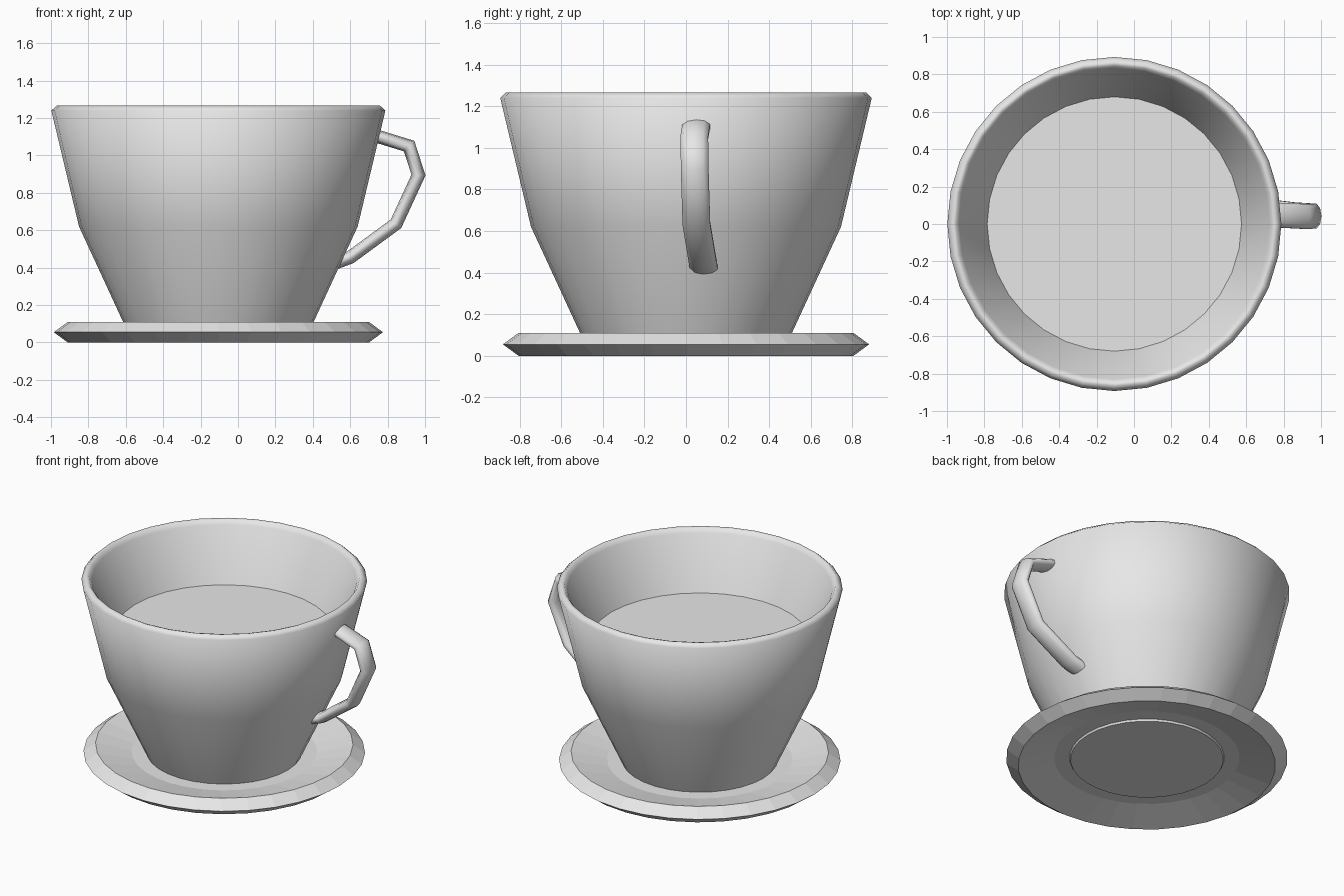
import bpy
import bmesh
from math import cos, sin, tau
from mathutils import Vector

default = bpy.data.objects.get("Cube")
if default:
    bpy.data.objects.remove(default)

CENTRE_X = -0.105
SIDES = 32

# Glazed ceramic, shared by every part
ceramic = bpy.data.materials.new("light_grey_ceramic")
ceramic.use_nodes = True
ceramic.diffuse_color = (0.8, 0.8, 0.8, 1)
ceramic.node_tree.nodes["Principled BSDF"].inputs["Base Color"].default_value = (0.8, 0.8, 0.8, 1)


def skin(name, rings, smooth):
    """Join rings of points into a tube, with separate flat end caps."""
    bm = bmesh.new()
    loops = [[bm.verts.new(p) for p in ring] for ring in rings]
    for low, high in zip(loops, loops[1:]):
        for k in range(len(low)):
            n = (k + 1) % len(low)
            bm.faces.new((low[k], low[n], high[n], high[k])).smooth = smooth
    bm.faces.new([bm.verts.new(p) for p in reversed(rings[0])])
    bm.faces.new([bm.verts.new(p) for p in rings[-1]])
    mesh = bpy.data.meshes.new(name)
    bm.to_mesh(mesh)
    bm.free()
    mesh.materials.append(ceramic)
    obj = bpy.data.objects.new(name, mesh)
    bpy.context.collection.objects.link(obj)
    return obj


def lathe(name, profile, smooth):
    """Turn a (radius, height) profile about the vertical axis."""
    rings = [[(CENTRE_X + r * cos(tau * k / SIDES), r * sin(tau * k / SIDES), z)
              for k in range(SIDES)] for r, z in profile]
    return skin(name, rings, smooth)


def sweep(name, path, half_thick, half_wide, sides=10):
    """Sweep an oval along a path, mitred at each bend."""
    points = [Vector(p) for p in path]
    side = Vector((0, 1, 0))
    rings = []
    for i, p in enumerate(points):
        before = (p - points[max(i - 1, 0)]).normalized()
        after = (points[min(i + 1, len(points) - 1)] - p).normalized()
        tangent = (before + after).normalized()
        across = side.cross(tangent).normalized()
        mitre = 1 / max(tangent.dot(after if after.length else before), 0.5)
        rings.append([p + across * (half_thick * mitre * cos(tau * k / sides))
                      + side * (half_wide * sin(tau * k / sides))
                      for k in range(sides)])
    # Ring direction follows the tangent, so reverse for outward faces
    return skin(name, [ring[::-1] for ring in rings], True)


# Cup: foot, outer wall, rounded rim, inner wall down to the drink surface
lathe("cup", [(0.478, 0.042), (0.745, 0.62), (0.893, 1.24), (0.865, 1.266),
              (0.848, 1.262), (0.83, 1.235), (0.68, 0.89)], True)

# Saucer: bevelled edge, dished on both faces
lathe("saucer", [(0.58, 0.055), (0.805, 0), (0.88, 0.055),
                 (0.805, 0.11), (0.58, 0.059)], False)

# Handle: slightly skewed oval strap
handle = sweep("handle", [(0.72, 0.05, 1.11), (0.915, 0.04, 1.05),
                          (0.965, 0.042, 0.895), (0.845, 0.05, 0.635),
                          (0.6, 0.08, 0.455), (0.52, 0.085, 0.425)], 0.035, 0.07)

# Make sure the closed strap faces outward
bm = bmesh.new()
bm.from_mesh(handle.data)
bmesh.ops.remove_doubles(bm, verts=bm.verts, dist=0.0001)
bmesh.ops.recalc_face_normals(bm, faces=bm.faces)
bm.to_mesh(handle.data)
bm.free()
